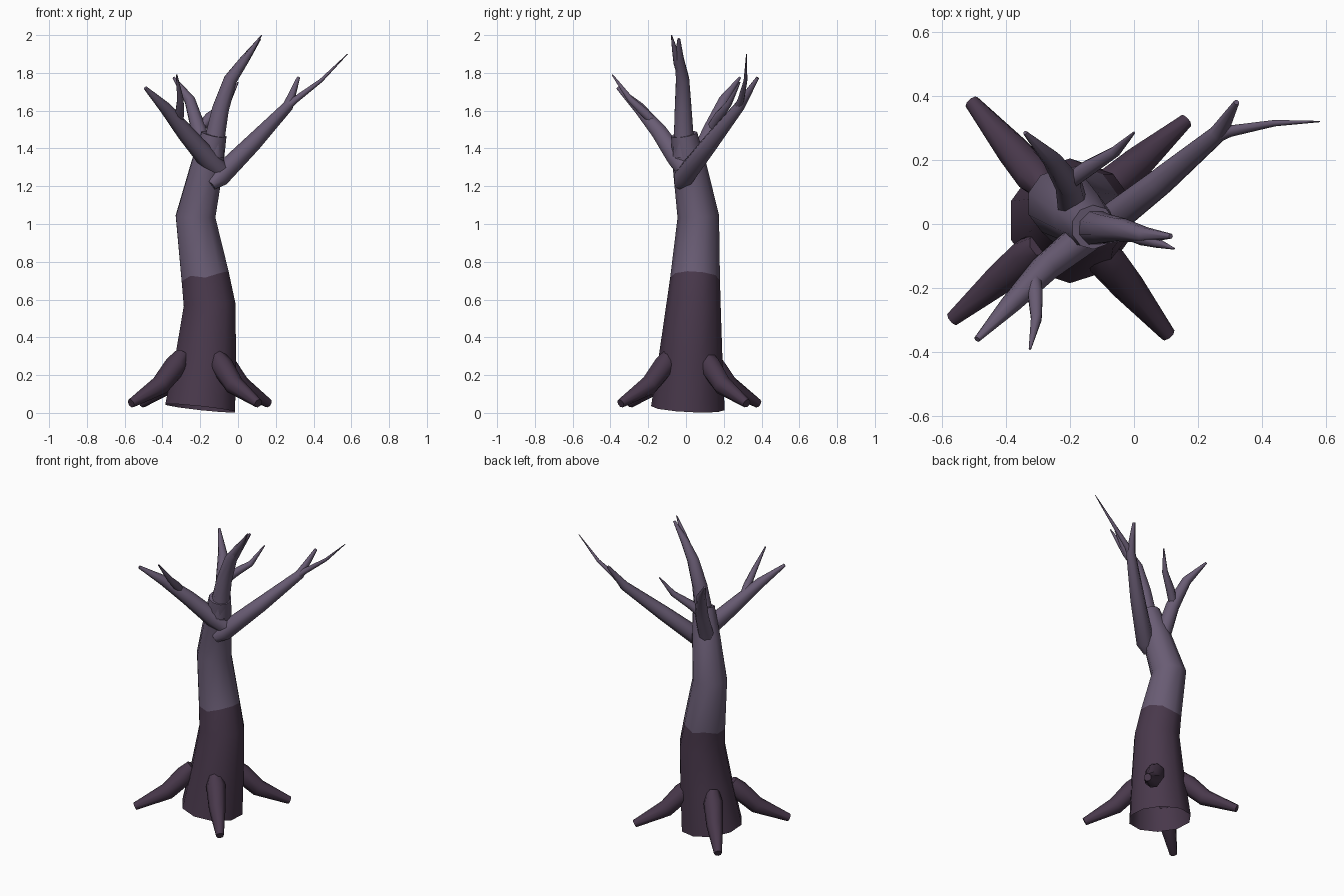
import bpy, bmesh, math
from mathutils import Vector


def colour(name, rgb):
    m = bpy.data.materials.new(name)
    m.diffuse_color = (*rgb, 1)
    return m


DARK = colour("dark bark", (0.066, 0.040, 0.071))
LIGHT = colour("pale bark", (0.142, 0.108, 0.175))


def tube(name, points, mats, sides=8, cap_start=True, wavy_ring=None):
    """Loft a tapered limb through (x, y, z, radius) points."""
    path = [Vector(p[:3]) for p in points]
    n = len(path)
    bm = bmesh.new()
    rings = []
    ref = Vector((1, 0, 0))
    for i, c in enumerate(path):
        t = Vector()
        if i > 0:
            t += (c - path[i - 1]).normalized()
        if i < n - 1:
            t += (path[i + 1] - c).normalized()
        t.normalize()
        u = (ref - t * ref.dot(t)).normalized()
        v = t.cross(u)
        ref = u
        ring = []
        for k in range(sides):
            a = 2 * math.pi * (k + 0.5) / sides
            p = c + (u * math.cos(a) + v * math.sin(a)) * points[i][3]
            if i == wavy_ring:
                p.z += 0.013 * math.sin(2.3 * k + 0.6)
            ring.append(bm.verts.new(p))
        rings.append(ring)
    for i in range(n - 1):
        for k in range(sides):
            j = (k + 1) % sides
            f = bm.faces.new((rings[i][k], rings[i][j], rings[i + 1][j], rings[i + 1][k]))
            # bark turns pale above the wavy ring
            f.material_index = 1 if wavy_ring is not None and i >= wavy_ring else 0
    if cap_start:
        bm.faces.new(rings[0][::-1])
    top = bm.faces.new(rings[-1])
    top.material_index = len(mats) - 1
    me = bpy.data.meshes.new(name)
    bm.to_mesh(me)
    bm.free()
    for m in mats:
        me.materials.append(m)
    ob = bpy.data.objects.new(name, me)
    bpy.context.collection.objects.link(ob)
    bpy.ops.object.select_all(action='DESELECT')
    ob.select_set(True)
    bpy.context.view_layer.objects.active = ob
    bpy.ops.object.shade_smooth_by_angle(angle=math.radians(50))
    return ob


# Trunk, hollow underneath
tube("trunk", [(-0.20, 0.01, 0.025, 0.195), (-0.17, 0.025, 0.30, 0.168),
               (-0.15, 0.04, 0.57, 0.144), (-0.174, 0.048, 0.72, 0.132),
               (-0.225, 0.065, 1.04, 0.11), (-0.165, 0.02, 1.30, 0.09),
               (-0.127, -0.01, 1.475, 0.07)],
     [DARK, LIGHT], sides=10, cap_start=False, wavy_ring=3)

# Four spreading roots
for i, (tx, ty) in enumerate([(-0.57, -0.30), (0.11, -0.35), (0.165, 0.325), (-0.51, 0.385)]):
    cx, cy = -0.195, 0.015
    pts = [(cx + (tx - cx) * s, cy + (ty - cy) * s, z, r)
           for s, z, r in [(0.26, 0.31, 0.040), (0.36, 0.25, 0.060),
                           (0.58, 0.145, 0.052), (0.99, 0.050, 0.024)]]
    tube(f"root_{i + 1}", pts, [DARK], sides=8)

# Boughs and the twigs that fork from them
limbs = {
    "leader": [(-0.135, -0.01, 1.36, 0.064), (-0.12, -0.012, 1.47, 0.056),
               (-0.092, -0.015, 1.61, 0.048), (-0.04, -0.018, 1.765, 0.038),
               (0.035, -0.035, 1.87, 0.026), (0.115, -0.038, 1.98, 0.008)],
    "leader_twig": [(-0.03, -0.02, 1.77, 0.024), (0.025, -0.045, 1.85, 0.022),
                    (0.075, -0.06, 1.925, 0.015), (0.125, -0.077, 2.0, 0.003)],
    "right_bough": [(-0.145, -0.035, 1.205, 0.030), (-0.10, -0.01, 1.25, 0.056),
                    (0.08, 0.13, 1.43, 0.046), (0.265, 0.285, 1.625, 0.029),
                    (0.32, 0.38, 1.775, 0.009)],
    "right_twig": [(0.24, 0.265, 1.60, 0.022), (0.30, 0.29, 1.655, 0.018),
                   (0.44, 0.315, 1.76, 0.010), (0.58, 0.32, 1.90, 0.002)],
    "left_bough": [(-0.085, 0.01, 1.27, 0.050), (-0.16, -0.045, 1.345, 0.056),
                   (-0.28, -0.14, 1.485, 0.046), (-0.385, -0.25, 1.615, 0.032),
                   (-0.49, -0.36, 1.72, 0.010)],
    "left_twig": [(-0.315, -0.16, 1.53, 0.024), (-0.308, -0.22, 1.59, 0.025),
                  (-0.305, -0.295, 1.66, 0.018), (-0.325, -0.39, 1.79, 0.004)],
    "back_bough": [(-0.19, 0.05, 1.31, 0.050), (-0.205, 0.125, 1.49, 0.043),
                   (-0.255, 0.20, 1.655, 0.030), (-0.34, 0.285, 1.775, 0.007)],
    "back_twig": [(-0.205, 0.13, 1.50, 0.026), (-0.15, 0.17, 1.565, 0.027),
                  (-0.06, 0.225, 1.635, 0.018), (0.0, 0.285, 1.75, 0.004)],
}
for name, pts in limbs.items():
    tube(name, pts, [LIGHT])
